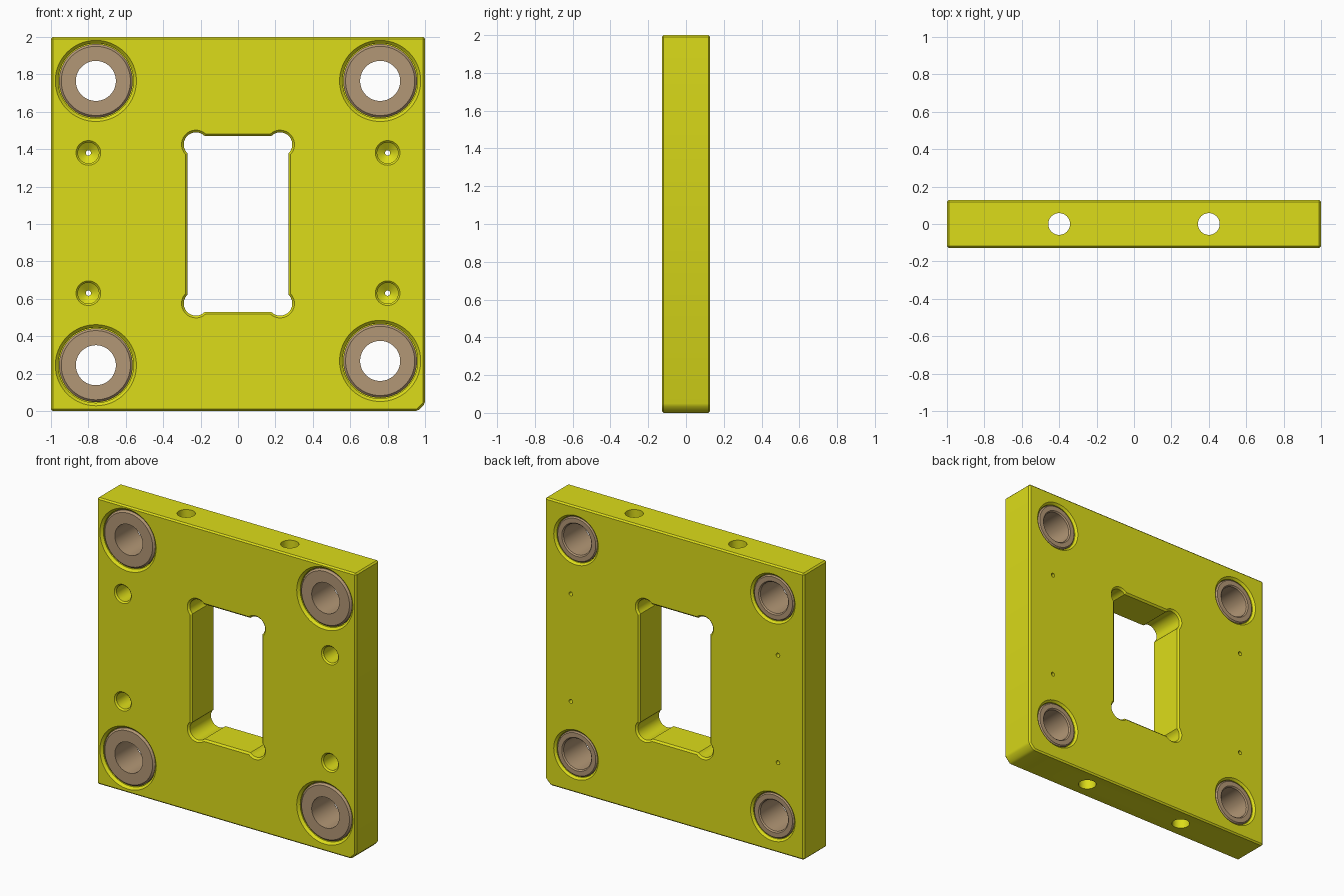
import bpy, bmesh
from math import sin, cos, pi, atan2, sqrt

if "Cube" in bpy.data.objects:
    bpy.data.objects.remove(bpy.data.objects["Cube"])

Y = 0.128  # half plate thickness


def material(name, rgb):
    m = bpy.data.materials.new(name)
    m.diffuse_color = (*rgb, 1)
    m.use_nodes = True
    m.node_tree.nodes["Principled BSDF"].inputs["Base Color"].default_value = m.diffuse_color
    return m


def make_object(name, bm, mat=None):
    bmesh.ops.recalc_face_normals(bm, faces=bm.faces[:])
    me = bpy.data.meshes.new(name)
    bm.to_mesh(me)
    bm.free()
    ob = bpy.data.objects.new(name, me)
    bpy.context.collection.objects.link(ob)
    if mat:
        me.materials.append(mat)
    return ob


def loft(bm, rings, closed=False):
    """Skin equal-length rings of points; cap the ends unless closed."""
    vs = [[bm.verts.new(p) for p in r] for r in rings]
    n = len(vs[0])
    pairs = list(zip(vs, vs[1:])) + ([(vs[-1], vs[0])] if closed else [])
    for a, b in pairs:
        for i in range(n):
            j = (i + 1) % n
            bm.faces.new((a[i], a[j], b[j], b[i]))
    if not closed:
        bm.faces.new(vs[0])
        bm.faces.new(vs[-1])


def lathe(bm, x, z, profile, closed=False, n=64):
    """Revolve (radius, y) points about a front-to-back axis."""
    loft(bm, [[(x + r * cos(2 * pi * i / n), y, z + r * sin(2 * pi * i / n))
               for i in range(n)] for r, y in profile], closed)


def window_ring(y, c):
    """Rectangle with round corner reliefs, grown outward by c."""
    hx, hz, o, r = 0.27 + c, 0.47 + c, 0.045 + c, 0.065 + c
    d = sqrt(r * r - o * o)
    a0, a1 = atan2(-d, o), atan2(o, -d)
    corner = [(hx - o + r * cos(a0 + (a1 - a0) * i / 20),
               hz - o + r * sin(a0 + (a1 - a0) * i / 20)) for i in range(21)]
    back = corner[::-1]
    pts = (corner + [(-x, z) for x, z in back]
           + [(-x, -z) for x, z in corner] + [(x, -z) for x, z in back])
    return [(x, y, 1 + z) for x, z in pts]


yellow = material("yellow_plate", (0.72, 0.72, 0.01))
bronze = material("bushing_bronze", (0.45, 0.31, 0.18))
bushings = [(-0.76, 1.765), (0.76, 1.765), (-0.76, 0.245), (0.76, 0.268)]

# Plate with one clipped corner and small edge chamfers
bm = bmesh.new()
outline = [(-1, 0), (0.96, 0), (1, 0.04), (1, 2), (-1, 2)]
loft(bm, [[(x, y, z) for x, z in outline] for y in (-Y, Y)])
bmesh.ops.bevel(bm, geom=bm.edges[:], offset=0.01, segments=1, affect='EDGES')
plate = make_object("plate", bm, yellow)

# All openings gathered in one cutter
bm = bmesh.new()
E = Y + 0.01
loft(bm, [window_ring(y, c) for y, c in
          ((-E, 0.022), (-Y + 0.012, 0), (Y - 0.012, 0), (E, 0.022))])
for x, z in bushings:
    lathe(bm, x, z, [(0.227, -E), (0.201, -Y + 0.016), (0.201, 0.001),
                     (0.158, 0.001), (0.158, Y - 0.014), (0.182, E)])
for x in (-0.8, 0.8):
    for z in (0.63, 1.38):
        lathe(bm, x, z, [(0.076, -E), (0.056, -Y + 0.01), (0.056, 0.03),
                         (0.014, 0.06), (0.014, E)], n=40)
for x in (-0.4, 0.4):
    loft(bm, [[(x + 0.058 * cos(2 * pi * i / 48), 0.058 * sin(2 * pi * i / 48), z)
               for i in range(48)] for z in (-0.1, 2.1)])
cutter = make_object("opening_cutter", bm, yellow)
cutter.hide_render = True

mod = plate.modifiers.new("openings", 'BOOLEAN')
mod.operation = 'DIFFERENCE'
mod.solver = 'EXACT'
mod.object = cutter
bpy.context.view_layer.objects.active = plate
plate.select_set(True)
bpy.ops.object.modifier_apply(modifier=mod.name)
bpy.data.objects.remove(cutter)

# Flanged guide bushings
parts = [plate]
for i, (x, z) in enumerate(bushings):
    bm = bmesh.new()
    lathe(bm, x, z, [(0.107, -0.12), (0.185, -0.12), (0.197, -0.108), (0.197, 0),
                     (0.155, 0), (0.155, 0.112), (0.147, 0.12), (0.115, 0.12),
                     (0.107, 0.112)], closed=True)
    parts.append(make_object(f"guide_bushing_{i + 1}", bm, bronze))

# Smooth round walls, keep chamfers crisp
for ob in parts:
    bpy.ops.object.select_all(action='DESELECT')
    ob.select_set(True)
    bpy.context.view_layer.objects.active = ob
    bpy.ops.object.shade_smooth_by_angle(angle=0.45)
